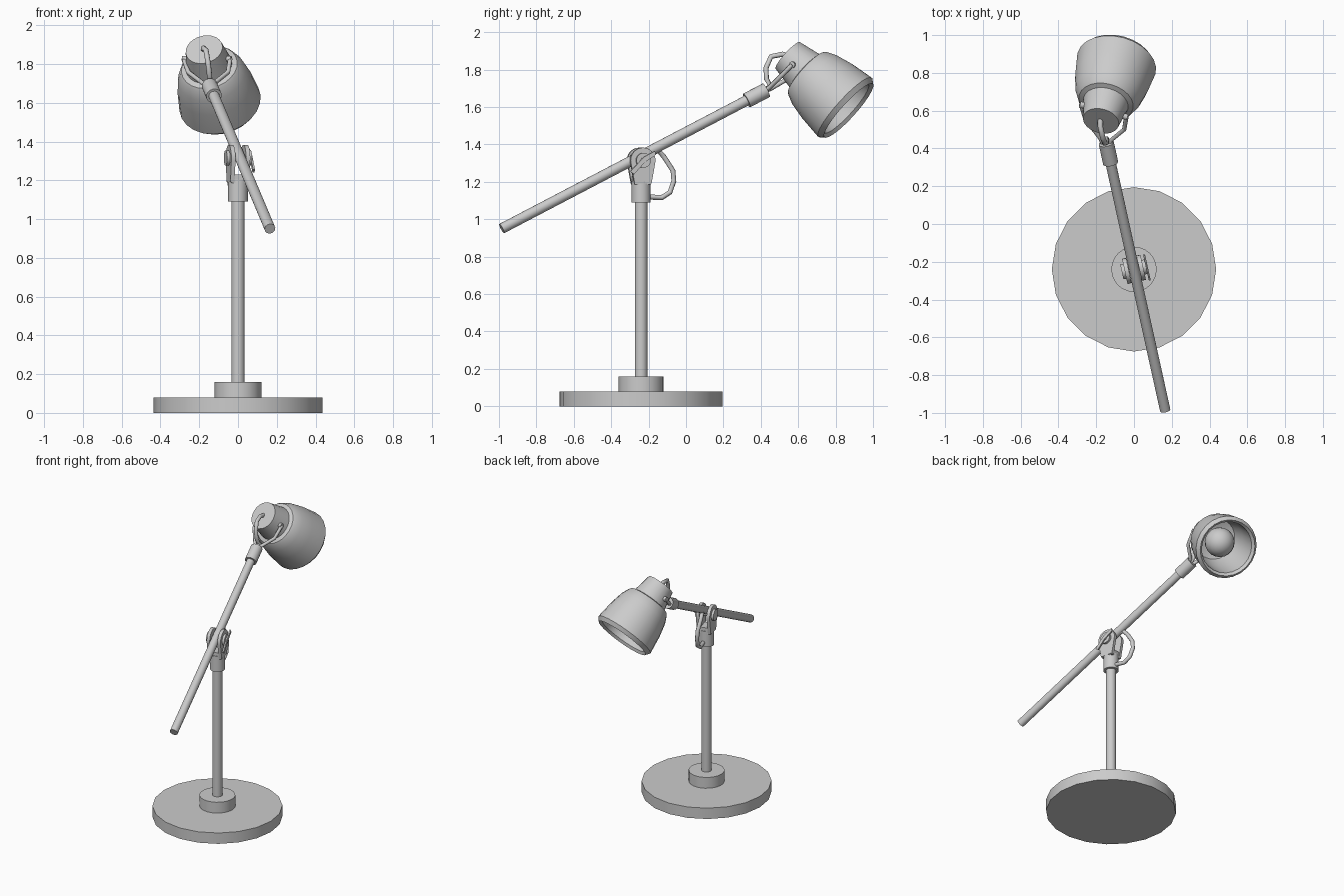
import bpy, bmesh, math
from mathutils import Vector, Matrix

if "Cube" in bpy.data.objects:
    bpy.data.objects.remove(bpy.data.objects["Cube"])


def finish(name, bm, angle=35):
    bmesh.ops.recalc_face_normals(bm, faces=bm.faces)
    me = bpy.data.meshes.new(name)
    bm.to_mesh(me)
    bm.free()
    ob = bpy.data.objects.new(name, me)
    bpy.context.collection.objects.link(ob)
    bpy.ops.object.select_all(action='DESELECT')
    ob.select_set(True)
    bpy.context.view_layer.objects.active = ob
    bpy.ops.object.shade_smooth_by_angle(angle=math.radians(angle))
    return ob


def lathe(name, profile, origin, axis=(0, 0, 1), seg=20):
    """Revolve (radius, distance) points about an axis."""
    bm = bmesh.new()
    rot = Vector((0, 0, 1)).rotation_difference(Vector(axis).normalized()).to_matrix().to_4x4()
    vs = [bm.verts.new((r, 0, h)) for r, h in profile]
    edges = [bm.edges.new(p) for p in zip(vs, vs[1:])]
    bmesh.ops.spin(bm, geom=vs + edges, cent=(0, 0, 0), axis=(0, 0, 1),
                   angle=math.tau, steps=seg, use_duplicate=False)
    bmesh.ops.remove_doubles(bm, verts=bm.verts, dist=0.0003)
    bm.transform(Matrix.Translation(origin) @ rot)
    return finish(name, bm)


def rod(name, a, b, r, seg=16):
    a, b = Vector(a), Vector(b)
    n = (b - a).length
    return lathe(name, [(0, 0), (r, 0), (r, n), (0, n)], a, b - a, seg)


def plate(name, outline, x0, x1, matrix):
    """Extrude a (y, z) outline from x0 to x1."""
    bm = bmesh.new()
    f = bm.faces.new([bm.verts.new((x0, y, z)) for y, z in outline])
    ext = bmesh.ops.extrude_face_region(bm, geom=[f], use_keep_orig=True)
    bmesh.ops.translate(bm, vec=(x1 - x0, 0, 0),
                        verts=[v for v in ext['geom'] if isinstance(v, bmesh.types.BMVert)])
    bm.transform(matrix)
    return finish(name, bm)


def cable(name, points, r):
    cu = bpy.data.curves.new(name, 'CURVE')
    cu.dimensions = '3D'
    cu.bevel_depth, cu.bevel_resolution, cu.use_fill_caps = r, 2, True
    sp = cu.splines.new('POLY')
    sp.points.add(len(points) - 1)
    for p, co in zip(sp.points, points):
        p.co = (*co, 1)
    ob = bpy.data.objects.new(name, cu)
    bpy.context.collection.objects.link(ob)
    bpy.ops.object.select_all(action='DESELECT')
    ob.select_set(True)
    bpy.context.view_layer.objects.active = ob
    bpy.ops.object.convert(target='MESH')
    bpy.ops.object.shade_smooth_by_angle(angle=math.radians(50))


# Base, pole and socket
Y = -0.24
rod("base", (0, Y, 0), (0, Y, 0.08), 0.435, 20)
rod("base_collar", (0, Y, 0.08), (0, Y, 0.16), 0.12, 24)
rod("pole", (0, Y, 0.15), (0, Y, 1.12), 0.034)
rod("pole_socket", (0, Y, 1.09), (0, Y, 1.205), 0.051)

# Tilting arm and its end sleeve
tail, tip = Vector((0.165, -0.985, 0.95)), Vector((-0.145, 0.42, 1.685))
u = (tip - tail).normalized()
rod("arm", tail, tip, 0.028)
rod("arm_sleeve", tip - u * 0.11, tip + u * 0.01, 0.041)

# Yoke: two cheeks, bolt and knobs, turned with the arm
yaw = math.atan2(-u.x, u.y)
M = Matrix.Translation((0, Y, 1.315)) @ Matrix.Rotation(yaw, 4, 'Z')
arc = [(0.068 * math.cos(math.radians(a)), 0.068 * math.sin(math.radians(a)))
       for a in range(-15, 196, 15)]
outline = [(-0.046, -0.125), (0.046, -0.125)] + arc
for side, s in (("left", -1), ("right", 1)):
    plate("yoke_cheek_" + side, outline, s * 0.028, s * 0.05, M)
    rod("yoke_knob_" + side, M @ Vector((s * 0.045, 0, 0)), M @ Vector((s * 0.066, 0, 0)), 0.04)
rod("yoke_bolt", M @ Vector((-0.06, 0, 0)), M @ Vector((0.07, 0, 0)), 0.016, 12)
plate("yoke_bridge", [(-0.045, -0.13), (0.045, -0.13), (0.045, -0.085), (-0.045, -0.085)],
      -0.045, 0.045, M)
# Wing blade of the tightening screw
plate("wing_blade", [(-0.075, -0.06), (-0.055, -0.075), (0.0, -0.015), (0.065, 0.03),
                     (0.06, 0.05), (0.0, 0.018)], 0.064, 0.074, M)

# Lamp shade, closed shell with inner wall
top = Vector((-0.175, 0.545, 1.875))
d = Vector((0.196, 0.727, -0.658)).normalized()
lathe("shade", [(0, 0), (0.097, 0), (0.121, 0.13), (0.147, 0.138), (0.156, 0.15),
                (0.178, 0.2), (0.198, 0.29), (0.214, 0.42), (0.193, 0.447),
                (0.176, 0.43), (0.165, 0.27), (0.14, 0.18), (0.09, 0.16), (0, 0.16)],
      top, d, 24)

# Bulb
bulb = [(0.1 * math.sin(math.pi * i / 10), -0.1 * math.cos(math.pi * i / 10)) for i in range(11)]
lathe("bulb", bulb, top + d * 0.28, d, 20)
rod("bulb_holder", top + d * 0.15, top + d * 0.22, 0.05)

# Fork wires holding the neck, with pivot screws
side_dir = d.cross(Vector((0, 0, 1))).normalized()
neck = top + d * 0.075
for name, s in (("left", -1), ("right", 1)):
    pivot = neck + side_dir * s * 0.118
    cable("fork_wire_" + name, [tip - u * 0.02 + side_dir * s * 0.012,
                                tip + u * 0.035 + side_dir * s * 0.03,
                                tip.lerp(pivot, 0.6) + side_dir * s * 0.035 - Vector((0, 0, 0.012)),
                                pivot + side_dir * s * 0.006], 0.012)
    rod("fork_screw_" + name, neck + side_dir * s * 0.1, pivot + side_dir * s * 0.012, 0.017, 12)

# Power cables at the head and at the joint
cable("head_cable", [(-0.178, 0.56, 1.872), (-0.178, 0.515, 1.882), (-0.165, 0.455, 1.87),
                     (-0.155, 0.428, 1.81), (-0.148, 0.43, 1.75), (-0.145, 0.45, 1.715),
                     tip - u * 0.01], 0.014)
cable("joint_cable", [(-0.015, -0.17, 1.36), (-0.03, -0.145, 1.365), (-0.04, -0.115, 1.33),
                      (-0.045, -0.07, 1.26), (-0.045, -0.065, 1.205), (-0.035, -0.085, 1.145),
                      (-0.025, -0.13, 1.115), (0, -0.21, 1.12)], 0.014)
